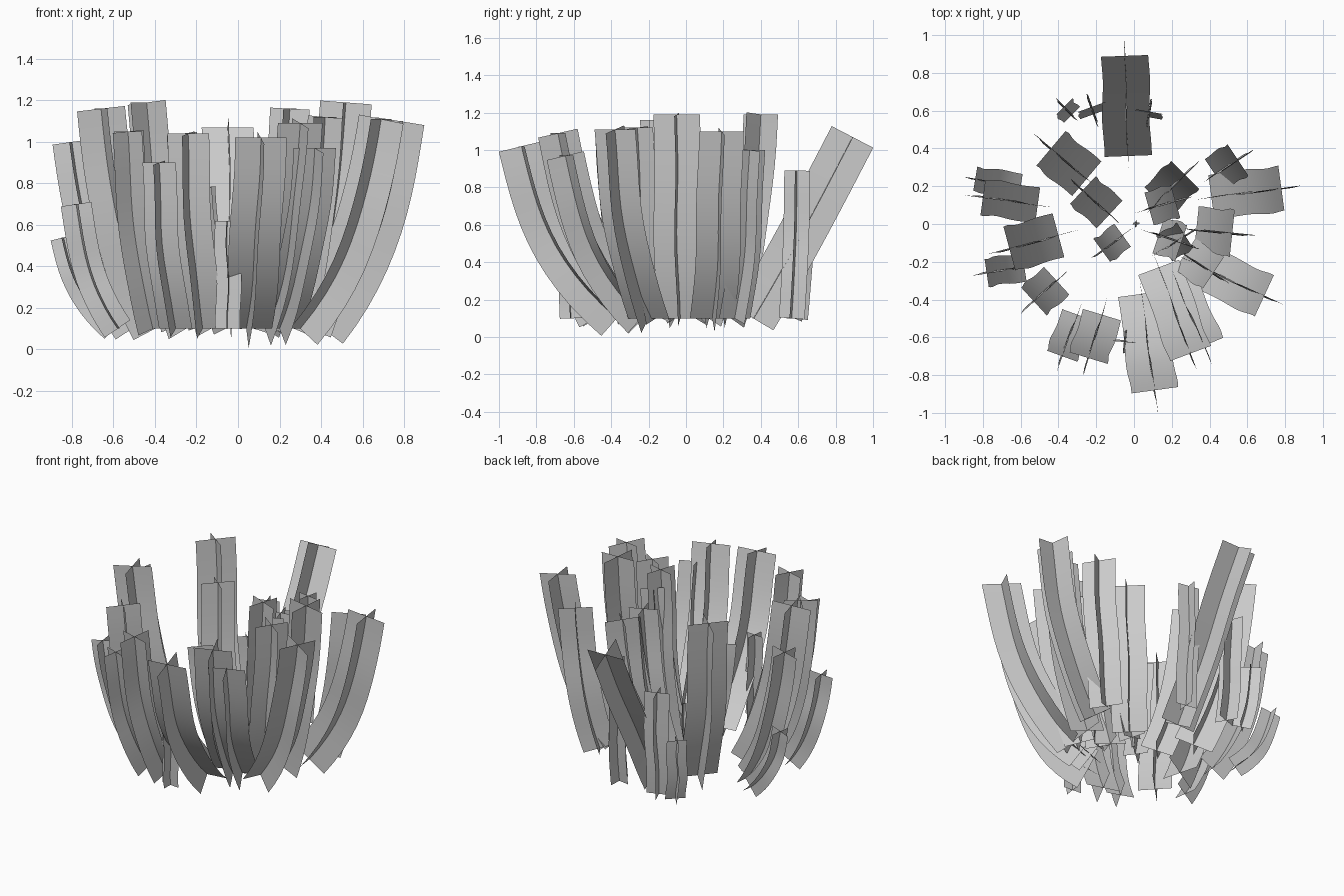
import bpy
import bmesh
import math
import random
from mathutils import Vector

random.seed(4)

cube = bpy.data.objects.get("Cube")
if cube:
    bpy.data.objects.remove(cube, do_unlink=True)

# One plain grey for the whole tuft
GREY = (0.6, 0.6, 0.6, 1)
grey = bpy.data.materials.new("pale_grey")
grey.use_nodes = True
grey.diffuse_color = GREY
grey.node_tree.nodes["Principled BSDF"].inputs["Base Color"].default_value = GREY

BASE_HEIGHT = 0.1
STEPS = 12


def centre_line(base, tip, bend, sway, side):
    """Points that flare out from the base, then straighten towards the tip."""
    points = []
    for i in range(STEPS + 1):
        t = i / STEPS
        lean = t + bend * t * (1 - t) * (2 - t)
        point = base.lerp(tip, lean)
        point.z = base.z + (tip.z - base.z) * t
        wobble = math.sin(math.tau * t + sway) * math.sin(math.pi * t)
        points.append(point + side * wobble * 0.008)
    return points


def add_strip(bm, points, across, width):
    """A flat ribbon along the points; across gives its direction at each one."""
    previous = None
    for point, direction in zip(points, across):
        half = direction * width / 2
        pair = (bm.verts.new(point - half), bm.verts.new(point + half))
        if previous:
            bm.faces.new((previous[0], previous[1], pair[1], pair[0]))
        previous = pair


def make_blade(name, base, tip, width, bend=0.57):
    """Two ribbons crossed at right angles along one bent centre line."""
    base = Vector((base[0], base[1], BASE_HEIGHT))
    tip = Vector(tip)
    outward = Vector((tip.x - base.x, tip.y - base.y, 0)).normalized()
    side = Vector((-outward.y, outward.x, 0))
    points = centre_line(base, tip, bend, random.uniform(0, math.tau), side)

    fin = []
    for i in range(len(points)):
        along = points[min(i + 1, STEPS)] - points[max(i - 1, 0)]
        fin.append(along.cross(side).normalized())

    bm = bmesh.new()
    add_strip(bm, points, [side] * len(points), width)
    add_strip(bm, points, fin, width)
    for face in bm.faces:
        face.smooth = True
    mesh = bpy.data.meshes.new(name)
    bm.to_mesh(mesh)
    bm.free()
    mesh.materials.append(grey)
    blade = bpy.data.objects.new(name, mesh)
    bpy.context.collection.objects.link(blade)


# Outer blades: base x, base y, tip x, tip y, tip height, width
outer_blades = [
    (0.04, -0.37, 0.11, -0.88, 1.02, 0.25),
    (0.13, -0.23, 0.3, -0.685, 1.09, 0.23),
    (0.2, -0.24, 0.37, -0.645, 0.97, 0.22),
    (0.3, -0.2, 0.69, -0.38, 1.11, 0.24),
    (0.41, 0.14, 0.78, 0.19, 1.1, 0.24),
    (0.33, -0.03, 0.52, -0.05, 1.19, 0.25),
    (0.43, 0.26, 0.55, 0.34, 1.0, 0.2),
    (-0.25, 0.24, -0.44, 0.4, 1.19, 0.24),
    (-0.4, -0.06, -0.66, -0.13, 1.16, 0.24),
    (-0.51, 0.1, -0.8, 0.14, 1.0, 0.19),
    (-0.6, 0.2, -0.84, 0.24, 0.54, 0.13),
    (-0.58, -0.23, -0.78, -0.26, 0.7, 0.15),
    (-0.41, -0.3, -0.53, -0.41, 1.05, 0.2),
    (-0.17, -0.48, -0.24, -0.71, 1.04, 0.21),
    (-0.3, -0.48, -0.38, -0.7, 0.9, 0.17),
]
for i, (bx, by, tx, ty, tz, width) in enumerate(outer_blades):
    make_blade(f"outer_blade_{i + 1}", (bx, by), (tx, ty, tz), width)

# The straight leaning blade at the back
make_blade("back_blade", (-0.03, 0.36), (-0.05, 0.89, 1.07), 0.25, bend=0.05)

# Inner blades, same order of values
inner_blades = [
    (0.13, 0.12, 0.27, 0.26, 0.97, 0.21),
    (0.08, 0.08, 0.22, 0.12, 1.0, 0.18),
    (0.13, -0.06, 0.25, -0.1, 1.16, 0.2),
    (0.16, -0.13, 0.27, -0.06, 1.05, 0.16),
    (0.27, -0.16, 0.42, -0.26, 1.12, 0.2),
    (-0.13, 0.05, -0.27, 0.18, 1.04, 0.2),
    (-0.06, -0.06, -0.17, -0.14, 0.78, 0.15),
]
for i, (bx, by, tx, ty, tz, width) in enumerate(inner_blades):
    make_blade(f"inner_blade_{i + 1}", (bx, by), (tx, ty, tz), width)

# Small upright blades: x, y, height, width, lean, lean direction in degrees
upright_blades = [
    (-0.05, -0.62, 0.62, 0.12, 0.01, -95),
    (-0.35, 0.6, 0.5, 0.12, 0.06, 135),
    (-0.22, 0.6, 0.77, 0.15, 0.04, 110),
    (0.08, 0.58, 0.89, 0.14, 0.03, 80),
    (0.01, 0, 0.4, 0.03, 0.01, 0),
]
for i, (x, y, height, width, lean, angle) in enumerate(upright_blades):
    shift_x = lean / 2 * math.cos(math.radians(angle))
    shift_y = lean / 2 * math.sin(math.radians(angle))
    make_blade(f"upright_blade_{i + 1}", (x - shift_x, y - shift_y),
               (x + shift_x, y + shift_y, height), width)
